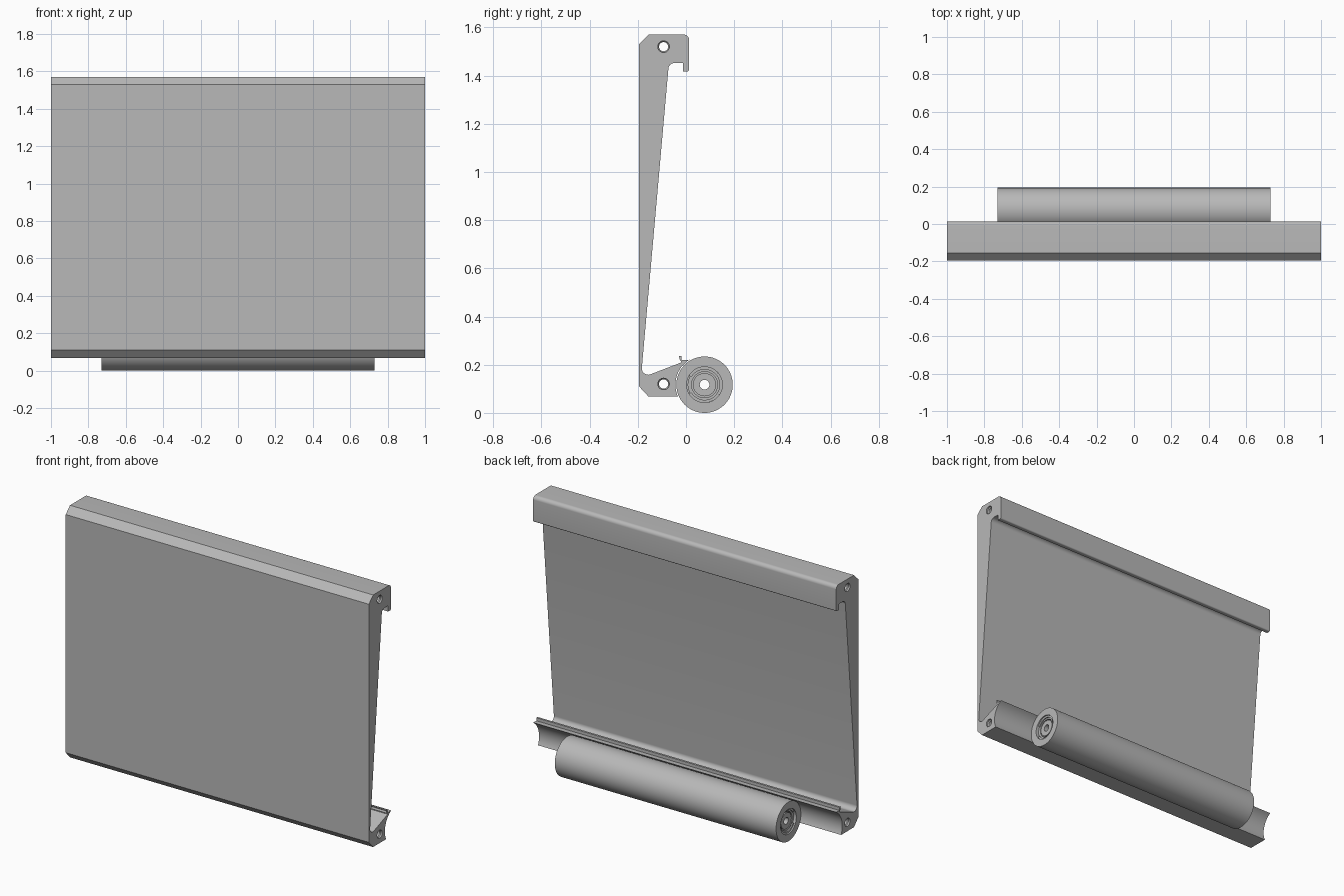
import bpy, bmesh, math
from mathutils import Vector, Matrix

if "Cube" in bpy.data.objects:
    bpy.data.objects.remove(bpy.data.objects["Cube"], do_unlink=True)

grey = bpy.data.materials.new("light_grey")
grey.use_nodes = True
grey.diffuse_color = (0.48, 0.48, 0.48, 1)
grey.node_tree.nodes["Principled BSDF"].inputs["Base Color"].default_value = (0.48, 0.48, 0.48, 1)

ROLLER = Vector((0, 0.077, 0.117))
HOLES = [Vector((0, -0.093, 0.12)), Vector((0, -0.093, 1.52))]


def rounded(corners, steps=8):
    """Outline from (y, z, radius) corners, with an arc at each rounded one."""
    out = []
    for i, (y, z, r) in enumerate(corners):
        p = Vector((y, z))
        if r == 0:
            out.append(p)
            continue
        a = (Vector(corners[i - 1][:2]) - p).normalized()
        b = (Vector(corners[(i + 1) % len(corners)][:2]) - p).normalized()
        half = a.angle(b) / 2
        centre = p + (a + b).normalized() * (r / math.sin(half))
        start = p + a * (r / math.tan(half)) - centre
        end = p + b * (r / math.tan(half)) - centre
        for k in range(steps + 1):
            out.append(centre + start.lerp(end, k / steps).normalized() * r)
    return out


def finish(name, bm):
    bmesh.ops.remove_doubles(bm, verts=bm.verts, dist=1e-5)
    bmesh.ops.recalc_face_normals(bm, faces=bm.faces)
    mesh = bpy.data.meshes.new(name)
    bm.to_mesh(mesh)
    bm.free()
    mesh.materials.append(grey)
    obj = bpy.data.objects.new(name, mesh)
    bpy.context.collection.objects.link(obj)
    return obj


def smooth(obj):
    bpy.ops.object.select_all(action="DESELECT")
    obj.select_set(True)
    bpy.context.view_layer.objects.active = obj
    bpy.ops.object.shade_smooth_by_angle(angle=math.radians(30))


def lathe(name, profile, centre, angle=math.tau, start=0, steps=64, closed=True):
    """Spin a (radius, x) profile about an axis along x."""
    bm = bmesh.new()
    verts = [bm.verts.new((x, r, 0)) for r, x in profile]
    edges = [bm.edges.new(pair) for pair in zip(verts, verts[1:])]
    if closed:
        edges.append(bm.edges.new((verts[-1], verts[0])))
    bmesh.ops.rotate(bm, verts=verts, matrix=Matrix.Rotation(start, 3, "X"))
    bmesh.ops.spin(bm, geom=verts + edges, axis=(1, 0, 0), cent=(0, 0, 0),
                   angle=angle, steps=steps)
    if angle < math.tau:
        bmesh.ops.holes_fill(bm, edges=bm.edges, sides=0)
    bmesh.ops.translate(bm, verts=bm.verts, vec=centre)
    return finish(name, bm)


# Panel: front skin, top hook, and lower shelf with a cradle for the roller
outline = rounded([
    (-0.195, 0.11, 0), (-0.195, 1.53, 0), (-0.155, 1.57, 0),
    (0.013, 1.57, 0.022), (0.013, 1.417, 0.008), (-0.013, 1.417, 0),
    (-0.013, 1.452, 0), (-0.071, 1.452, 0.025),
    (-0.187, 0.145, 0.026), (-0.018, 0.21, 0), (-0.018, 0.237, 0),
    (0.004, 0.237, 0.01)])
for k in range(17):
    a = math.radians(121 + (204.4 - 121) * k / 16)
    outline.append(Vector((ROLLER.y + 0.121 * math.cos(a), ROLLER.z + 0.121 * math.sin(a))))
outline.append(Vector((-0.155, 0.067)))

bm = bmesh.new()
end = bm.faces.new([bm.verts.new((-1, p.x, p.y)) for p in outline])
side = bmesh.ops.extrude_face_region(bm, geom=[end], use_keep_orig=True)
bmesh.ops.translate(bm, vec=(2, 0, 0),
                    verts=[g for g in side["geom"] if isinstance(g, bmesh.types.BMVert)])
panel = finish("panel", bm)

# Countersunk holes running the full width of the panel
bore = [(0, -1.1), (0.024, -1.1), (0.024, -0.99), (0.019, -0.985),
        (0.019, 0.985), (0.024, 0.99), (0.024, 1.1), (0, 1.1)]
cutters = []
for spot in HOLES:
    cutter = lathe("hole_cutter", bore, spot, steps=32, closed=False)
    cutter.hide_render = True
    cutters.append(cutter)
    mod = panel.modifiers.new("hole", "BOOLEAN")
    mod.operation = "DIFFERENCE"
    mod.solver = "EXACT"
    mod.object = cutter
bpy.context.view_layer.objects.active = panel
for mod in list(panel.modifiers):
    bpy.ops.object.modifier_apply(modifier=mod.name)
for cutter in cutters:
    bpy.data.objects.remove(cutter, do_unlink=True)
smooth(panel)

# Roller: outer tube with a recessed bearing at each end and a through bore
half = [(0.117, 0.73), (0.074, 0.73), (0.074, 0.705), (0.07, 0.705),
        (0.07, 0.715), (0.054, 0.715), (0.054, 0.70), (0.048, 0.70),
        (0.048, 0.715), (0.02, 0.715)]
smooth(lathe("roller", half + [(r, -x) for r, x in reversed(half)], ROLLER))

# Open retaining clips in the roller ends
for name, s in (("left_clip", 1), ("right_clip", -1)):
    clip = [(0.074, s * 0.714), (0.074, s * 0.722), (0.063, s * 0.722), (0.063, s * 0.714)]
    smooth(lathe(name, clip, ROLLER, angle=math.radians(300),
                 start=math.radians(210), steps=40))
